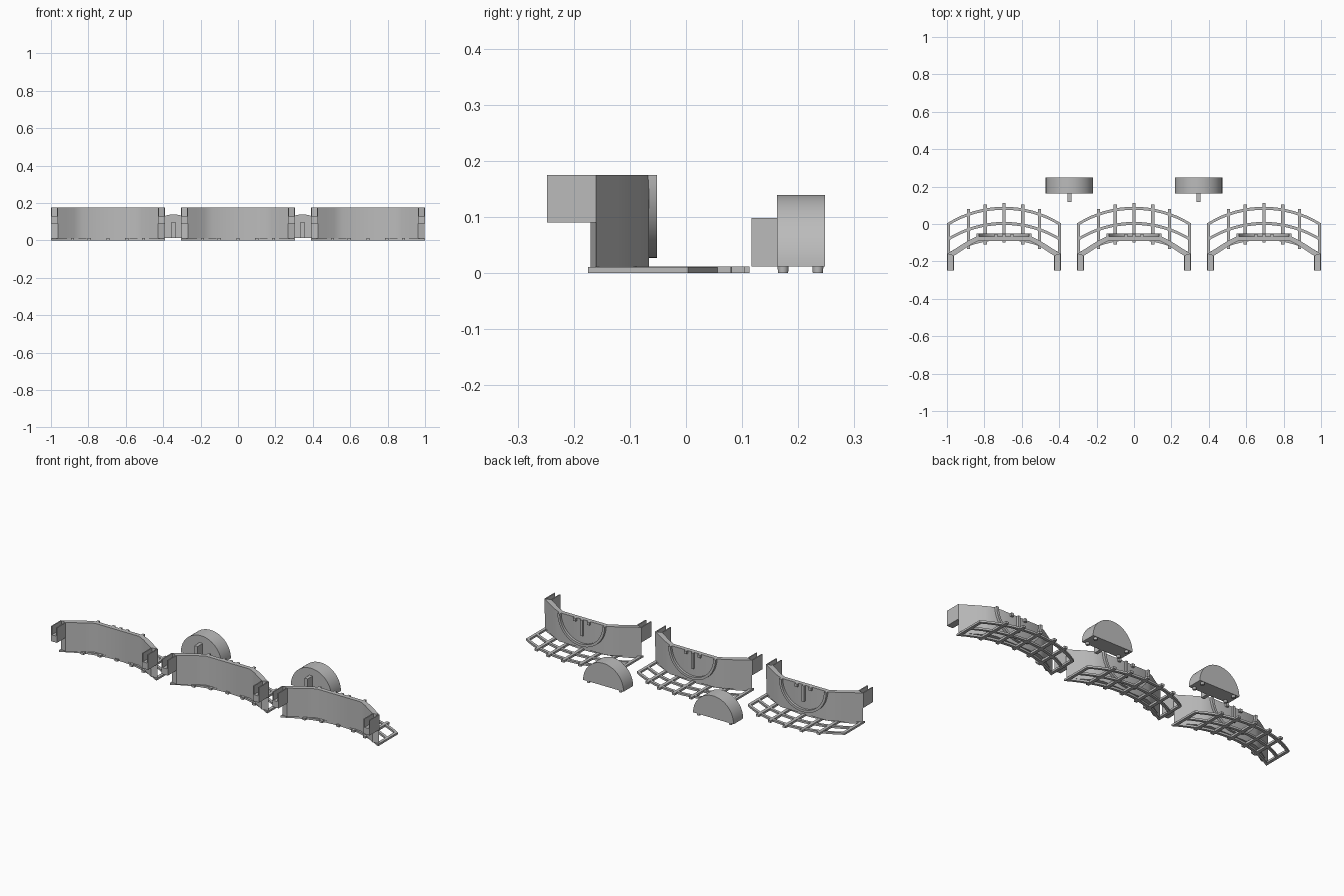
import bpy, bmesh, math

if "Cube" in bpy.data.objects:
    bpy.data.objects.remove(bpy.data.objects["Cube"])

grey = bpy.data.materials.new("light_grey")
grey.diffuse_color = (0.5, 0.5, 0.5, 1)
grey.use_nodes = True
grey.node_tree.nodes["Principled BSDF"].inputs["Base Color"].default_value = grey.diffuse_color


def finish(name, bm, smooth=False):
    bmesh.ops.recalc_face_normals(bm, faces=bm.faces)
    me = bpy.data.meshes.new(name)
    bm.to_mesh(me)
    bm.free()
    me.materials.append(grey)
    ob = bpy.data.objects.new(name, me)
    bpy.context.collection.objects.link(ob)
    if smooth:
        bpy.ops.object.select_all(action='DESELECT')
        ob.select_set(True)
        bpy.context.view_layer.objects.active = ob
        bpy.ops.object.shade_smooth_by_angle(angle=math.radians(32))
    return ob


def box(name, x0, x1, y0, y1, z0, z1):
    bm = bmesh.new()
    bmesh.ops.create_cube(bm, size=1)
    for v in bm.verts:
        v.co = ((x0 + x1) / 2 + v.co.x * (x1 - x0),
                (y0 + y1) / 2 + v.co.y * (y1 - y0),
                (z0 + z1) / 2 + v.co.z * (z1 - z0))
    return finish(name, bm)


def strip(name, a, b, lo, hi, axis, smooth=True):
    """Solid between two matching outlines a and b, extruded along z or y."""
    bm = bmesh.new()
    put = (lambda p, h: (p[0], p[1], h)) if axis == 'z' else (lambda p, h: (p[0], h, p[1]))
    rows = [[bm.verts.new(put(p, h)) for p, h in
             ((pa, lo), (pb, lo), (pb, hi), (pa, hi))] for pa, pb in zip(a, b)]
    for r, s in zip(rows, rows[1:]):
        for k in range(4):
            bm.faces.new((r[k], r[(k + 1) % 4], s[(k + 1) % 4], s[k]))
    bm.faces.new(rows[0])
    bm.faces.new(rows[-1])
    return finish(name, bm, smooth)


def arc_y(x, top):
    # height of a track arc at x, with the crown at top
    r = 0.57
    return top - r + math.sqrt(r * r - x * x)


def mirror_path(half):
    return [(-x, y) for x, y in half] + [(x, y) for x, y in reversed(half)]


def section(cx):
    # curved rails
    xs = [-0.305 + 0.61 * i / 16 for i in range(17)]
    for top in (0.092, 0.011, -0.07):
        strip("track_rail", [(cx + x, arc_y(x, top)) for x in xs],
              [(cx + x, arc_y(x, top - 0.016)) for x in xs], 0, 0.011, 'z')
    # cross ties
    for x in (-0.19, -0.1, 0, 0.1, 0.19):
        box("track_tie", cx + x - 0.009, cx + x + 0.009,
            arc_y(x, -0.1), arc_y(x, 0.113), 0, 0.012)
    # end bars
    for s in (-1, 1):
        e = sorted((cx + s * 0.305, cx + s * 0.288))
        box("track_end_bar", *e, -0.16, 0.0, 0, 0.011)

    # faceted screen wall
    back = mirror_path([(0.303, -0.16), (0.24, -0.119), (0.19, -0.088), (0.145, -0.066)])
    front = mirror_path([(0.268, -0.17), (0.225, -0.142), (0.18, -0.112), (0.138, -0.09)])
    strip("screen_wall", [(cx + x, y) for x, y in back],
          [(cx + x, y) for x, y in front], 0.011, 0.175, 'z')

    # half-round rib on the back of the wall
    ang = [math.pi + math.pi * i / 32 for i in range(33)]
    ring = [[(cx + r * math.cos(t), 0.175 + r * math.sin(t)) for t in ang]
            for r in (0.148, 0.134)]
    strip("wall_rib", ring[0], ring[1], -0.07, -0.052, 'y')
    box("wall_centre_bar", cx - 0.007, cx + 0.007, -0.07, -0.054, 0.085, 0.175)
    for s in (-1, 1):
        box("wall_lug", cx + s * 0.043 - 0.008, cx + s * 0.043 + 0.008,
            -0.07, -0.054, 0.158, 0.175)

    # channel arms, open at the top and front
    for s in (-1, 1):
        xo, xi = cx + s * 0.305, cx + s * 0.267
        t = s * 0.006
        box("arm_base", *sorted((xo, xi)), -0.248, -0.16, 0.09, 0.127)
        box("arm_outer_plate", *sorted((xo, xo - t)), -0.248, -0.16, 0.127, 0.175)
        box("arm_inner_plate", *sorted((xi, xi + t)), -0.248, -0.16, 0.127, 0.175)


def wheel_housing(cx):
    # half disc standing on its flat side
    bm = bmesh.new()
    pts = [(cx + 0.127 * math.cos(math.pi * i / 40),
            0.012 + 0.127 * math.sin(math.pi * i / 40)) for i in range(41)]
    f = bm.faces.new([bm.verts.new((x, 0.162, z)) for x, z in pts])
    new = bmesh.ops.extrude_face_region(bm, geom=[f])["geom"]
    bmesh.ops.translate(bm, vec=(0, 0.086, 0),
                        verts=[g for g in new if isinstance(g, bmesh.types.BMVert)])
    finish("half_disc", bm, True)
    # front post
    box("front_post", cx - 0.01, cx + 0.01, 0.117, 0.164, 0.012, 0.098)
    # feet
    for x in (-0.1, 0.1):
        for y in (0.173, 0.235):
            bm = bmesh.new()
            bmesh.ops.create_cone(bm, cap_ends=True, segments=16,
                                  radius1=0.009, radius2=0.01, depth=0.013)
            bmesh.ops.translate(bm, vec=(cx + x, y, 0.0065), verts=bm.verts)
            finish("foot", bm, True)


for c in (-0.695, 0, 0.695):
    section(c)
for c in (-0.345, 0.345):
    wheel_housing(c)
